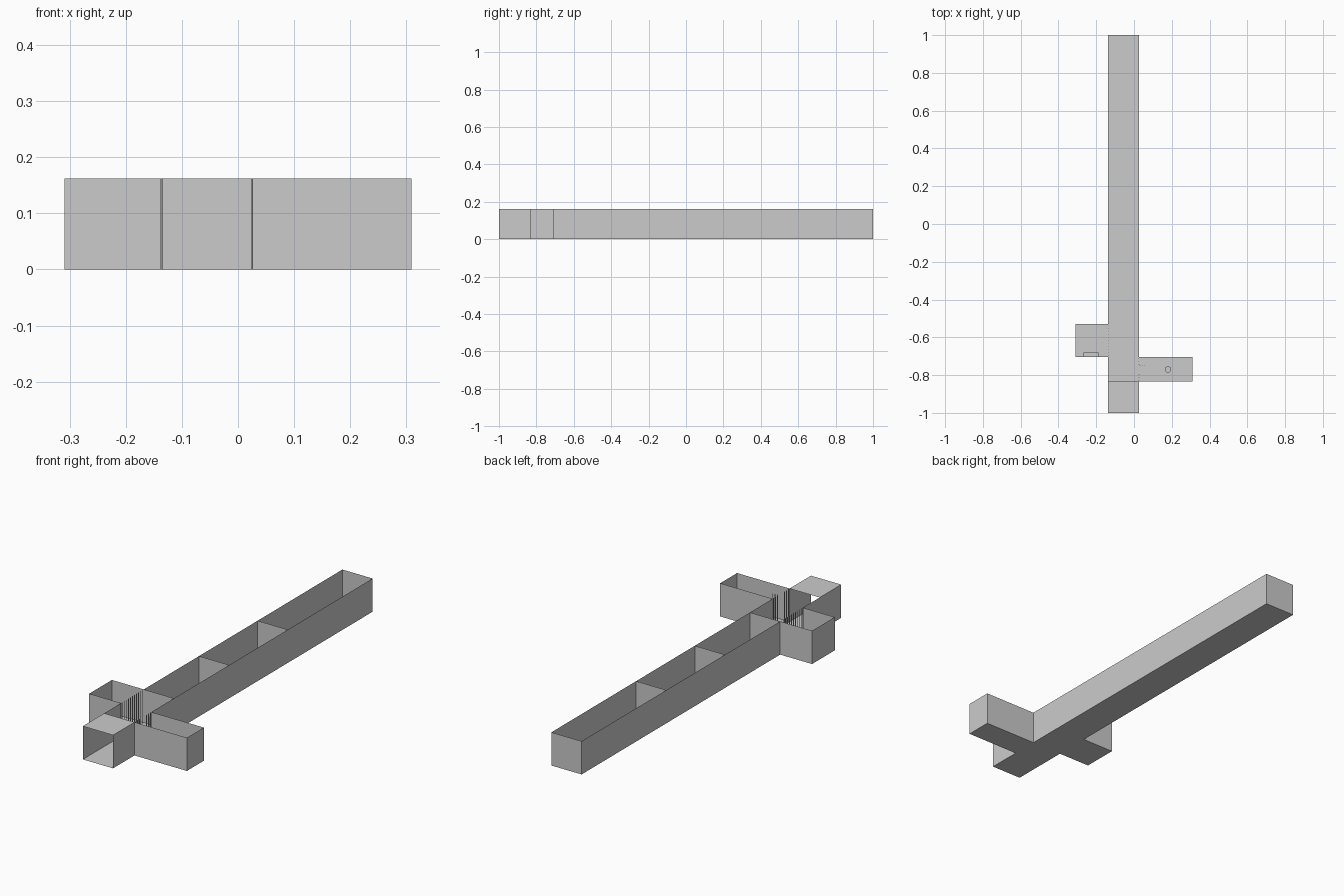
import bpy, bmesh
from math import floor

if "Cube" in bpy.data.objects:
    bpy.data.objects.remove(bpy.data.objects["Cube"])

H = 0.162                      # wall height
XL, XR = -0.137, 0.026         # corridor sides
LX, LY0, LY1 = -0.309, -0.705, -0.53    # left cell
RX, RY0, RY1 = 0.309, -0.835, -0.705    # right cell


def build(name, fill):
    bm = bmesh.new()
    fill(bm)
    bmesh.ops.remove_doubles(bm, verts=bm.verts, dist=1e-5)
    mesh = bpy.data.meshes.new(name)
    bm.to_mesh(mesh)
    bm.free()
    ob = bpy.data.objects.new(name, mesh)
    bpy.context.collection.objects.link(ob)
    return ob


def walls(name, *paths):
    """Thin vertical sheets following plan paths."""
    def fill(bm):
        for path in paths:
            for (x0, y0), (x1, y1) in zip(path, path[1:]):
                pts = ((x0, y0, 0), (x1, y1, 0), (x1, y1, H), (x0, y0, H))
                bm.faces.new([bm.verts.new(p) for p in pts])
    return build(name, fill)


def slabs(name, z, *rects):
    """Thin horizontal sheets."""
    def fill(bm):
        for x0, x1, y0, y1 in rects:
            pts = ((x0, y0, z), (x1, y0, z), (x1, y1, z), (x0, y1, z))
            bm.faces.new([bm.verts.new(p) for p in pts])
    return build(name, fill)


def bars(name, *runs):
    """Rows of upright round bars between pairs of plan points."""
    def fill(bm):
        for (x0, y0), (x1, y1), n in runs:
            for i in range(n):
                t = (i + 0.5) / n
                made = bmesh.ops.create_cone(
                    bm, cap_ends=True, segments=8, radius1=0.002,
                    radius2=0.002, depth=H)
                bmesh.ops.translate(bm, verts=made["verts"], vec=(
                    x0 + (x1 - x0) * t, y0 + (y1 - y0) * t, H / 2))
    return build(name, fill)


# Floors and entrance roof
slabs("floor", 0, (XL, XR, -1, 1), (LX, XL, LY0, LY1), (XR, RX, RY0, RY1))
slabs("entrance_roof", H, (XL, XR, -1, RY0))

# Corridor shell, open at the front, with gaps at the cells
walls("corridor_walls",
      [(XL, -1), (XL, LY0)],
      [(XL, LY1), (XL, 1), (XR, 1), (XR, RY1)],
      [(XR, RY0), (XR, -1)])

# Cross walls dividing the corridor
walls("cross_walls", *[[(XL, y), (XR, y)] for y in (LY1, -0.105, 0.347)])

# Side cells
walls("left_cell_walls", [(XL, LY0), (LX, LY0), (LX, LY1), (XL, LY1)])
walls("right_cell_walls", [(XR, RY0), (RX, RY0), (RX, RY1), (XR, RY1)])

# Barred fronts, the right one with an open door
bars("left_cell_bars", ((XL, LY0), (XL, LY1), 11))
bars("right_cell_bars", ((XR, RY1), (XR, -0.75), 3),
     ((XR, -0.787), (XR, RY0), 3))
bars("right_cell_door", ((XR, -0.75), (0.063, -0.75), 3))


# Bench in the left cell
def bench(bm):
    made = bmesh.ops.create_cube(bm, size=1)
    bmesh.ops.scale(bm, verts=made["verts"], vec=(0.078, 0.025, 0.03))
    bmesh.ops.translate(bm, verts=made["verts"], vec=(-0.228, -0.692, 0.015))


build("bench", bench)


# Bucket in the right cell
def bucket(bm):
    made = bmesh.ops.create_cone(bm, cap_ends=True, segments=16,
                                 radius1=0.017, radius2=0.017, depth=0.03)
    bmesh.ops.translate(bm, verts=made["verts"], vec=(0.18, -0.77, 0.015))


build("bucket", bucket)
